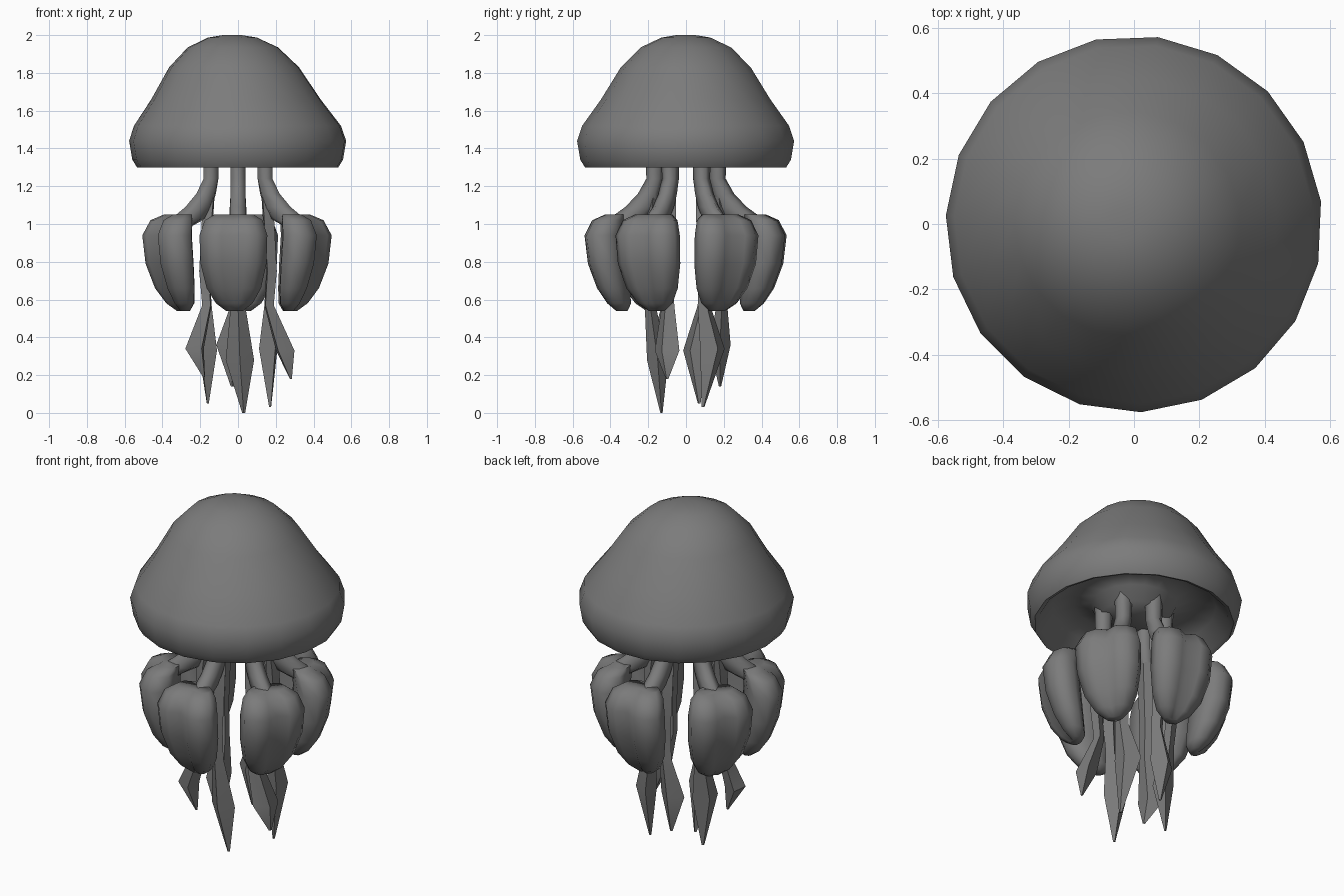
import bpy, bmesh, math
from math import radians, cos, sin
from mathutils import Vector

if "Cube" in bpy.data.objects:
    bpy.data.objects.remove(bpy.data.objects["Cube"])

skin = bpy.data.materials.new("jelly_grey")
skin.diffuse_color = (0.2, 0.2, 0.2, 1)
skin.use_nodes = True
skin.node_tree.nodes["Principled BSDF"].inputs["Base Color"].default_value = skin.diffuse_color


def loft(name, rings, angle=75):
    """Bridge a list of equal-length point rings and cap both ends."""
    bm = bmesh.new()
    vs = [[bm.verts.new(p) for p in ring] for ring in rings]
    n = len(vs[0])
    for a, b in zip(vs, vs[1:]):
        for i in range(n):
            j = (i + 1) % n
            bm.faces.new((a[i], a[j], b[j], b[i]))
    bm.faces.new(vs[0])
    bm.faces.new(vs[-1])
    bmesh.ops.recalc_face_normals(bm, faces=bm.faces)
    mesh = bpy.data.meshes.new(name)
    bm.to_mesh(mesh)
    bm.free()
    mesh.materials.append(skin)
    ob = bpy.data.objects.new(name, mesh)
    bpy.context.collection.objects.link(ob)
    bpy.ops.object.select_all(action='DESELECT')
    bpy.context.view_layer.objects.active = ob
    ob.select_set(True)
    bpy.ops.object.shade_smooth_by_angle(angle=radians(angle))
    return ob


def frame(a):
    """Outward and sideways directions at angle a."""
    return Vector((cos(a), sin(a), 0)), Vector((-sin(a), cos(a), 0))


def circle(center, rad, n, out=Vector((1, 0, 0)), side=Vector((0, 1, 0)), flat=1.0):
    return [center + out * (rad * flat * cos(2 * math.pi * i / n))
            + side * (rad * sin(2 * math.pi * i / n)) for i in range(n)]


# Bell: domed outside, thin rim, hollow underside with a central hub
bell_profile = [(0.05, 2.0), (0.13, 1.987), (0.24, 1.935), (0.345, 1.83), (0.45, 1.66),
                (0.55, 1.52), (0.577, 1.44), (0.56, 1.34), (0.535, 1.30), (0.51, 1.31),
                (0.44, 1.40), (0.33, 1.44), (0.23, 1.41), (0.19, 1.33)]
loft("bell", [circle(Vector((-0.03 * max(0, (z - 1.5) * 2), 0, z)), r, 19, *frame(0.12))
              for r, z in bell_profile])

# Lobe cross-section: two rounded wings with a shallow outward groove
half = [(0.07, 0.0), (0.105, 0.06), (0.09, 0.13), (0.04, 0.18), (-0.04, 0.165), (-0.08, 0.10)]
section = half + [(-0.11, 0.0)] + [(r, -t) for r, t in half[:0:-1]]
# height, distance from the axis, outward scale, sideways scale
lobe_rows = [(1.05, 0.36, 0.55, 0.58), (1.02, 0.395, 0.85, 0.85), (0.94, 0.42, 1.0, 1.0),
             (0.79, 0.405, 0.97, 0.97), (0.66, 0.375, 0.8, 0.80), (0.58, 0.345, 0.58, 0.54),
             (0.54, 0.33, 0.28, 0.25)]
# Stalk: distance from the axis, height, outward radius ratio, radius
stalk_rows = [(0.165, 1.42, 1.0, 0.05), (0.165, 1.24, 1.0, 0.045), (0.195, 1.16, 1.3, 0.046),
              (0.24, 1.09, 1.7, 0.048), (0.30, 1.03, 2.1, 0.05), (0.36, 0.98, 1.2, 0.05)]
# Per arm angle: lobe angle, lobe shift, widest point of the tentacle blade, blade tip
arms = {270: (267, 0.01, (0.01, -0.15, 0.28), (0.03, -0.13, 0.0)),
        330: (331, -0.015, (0.25, -0.10, 0.33), (0.28, -0.10, 0.18)),
        30: (31, -0.015, (0.16, 0.14, 0.34), (0.17, 0.09, 0.03)),
        90: (86, 0.005, (-0.04, 0.18, 0.36), (-0.03, 0.18, 0.14)),
        150: (150, 0.0, (-0.16, 0.05, 0.33), (-0.16, 0.07, 0.05)),
        210: (210, 0.0, (-0.23, -0.13, 0.34), (-0.18, -0.13, 0.19))}
up = Vector((0, 0, 1))

for deg, (lobe_deg, shift, blade, tip) in arms.items():
    # Frilled lobe
    out, side = frame(radians(lobe_deg))
    loft(f"arm_lobe_{deg}",
         [[out * (r + shift + dr * sr) + side * (dt * st) + up * z for dr, dt in section]
          for z, r, sr, st in lobe_rows])

    # Stalk joining bell and lobe
    out, side = frame(radians(deg))
    loft(f"arm_stalk_{deg}",
         [circle(out * r + up * z, w, 6, out, side, f) for r, z, f, w in stalk_rows])

    # Trailing tentacle ending in a kite-shaped blade
    blade, tip = Vector(blade), Vector(tip)
    mid = out * 0.19 + up * 0.57
    rows = [(out * 0.165 + up * 1.22, 0.036), (out * 0.185 + up * 1.05, 0.046),
            (out * 0.205 + up * 0.75, 0.043), (mid, 0.038),
            (blade, 0.075), (tip, 0.008)]
    loft(f"tentacle_{deg}",
         [circle(c, w, 4, out, side, 0.75) for c, w in rows], 50)
